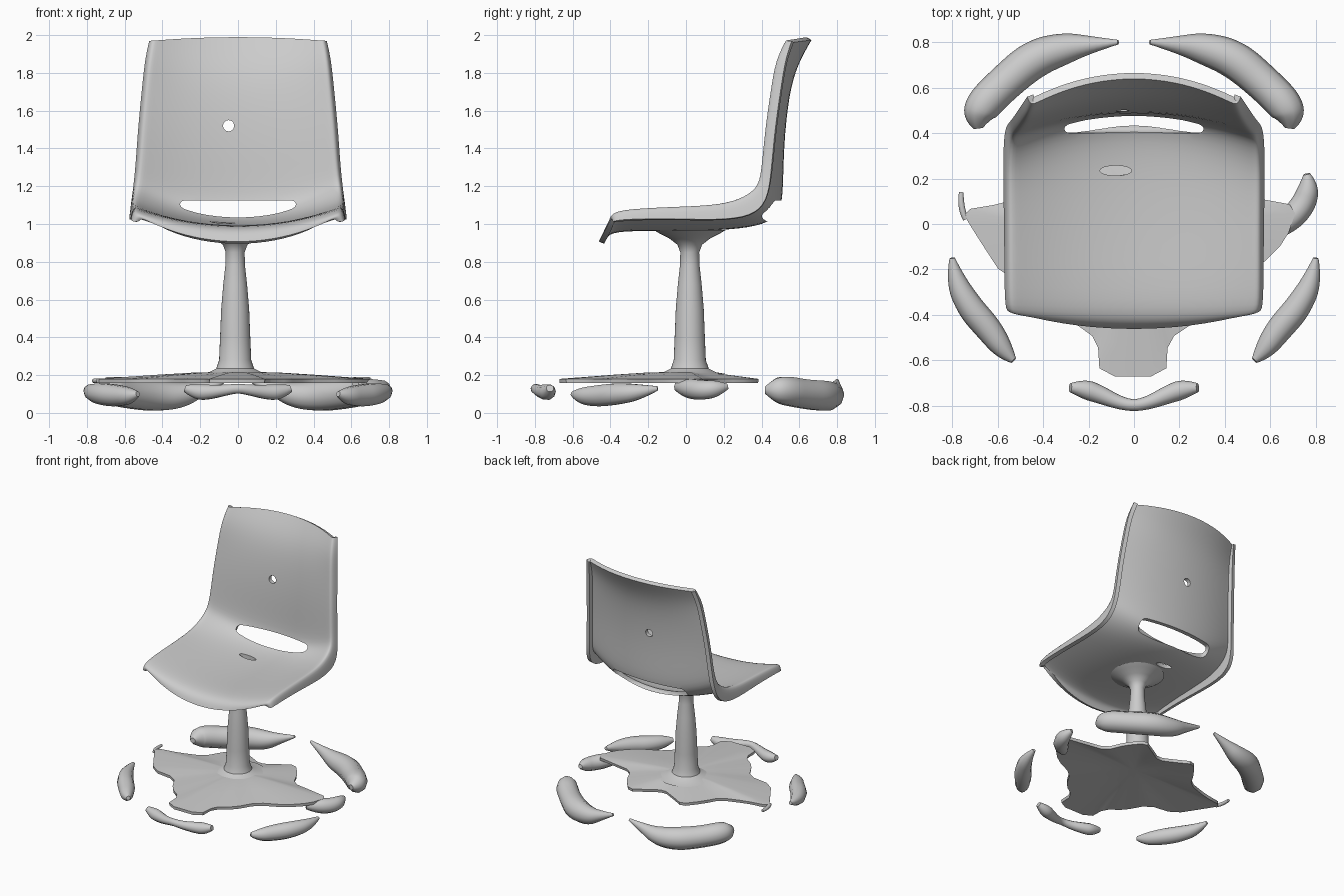
import bpy, bmesh, math

if "Cube" in bpy.data.objects:
    bpy.data.objects.remove(bpy.data.objects["Cube"])


def add_mesh(name, verts, faces):
    me = bpy.data.meshes.new(name)
    me.from_pydata(verts, [], faces)
    me.update()
    ob = bpy.data.objects.new(name, me)
    bpy.context.collection.objects.link(ob)
    return ob


def finish(ob, angle=40):
    bpy.ops.object.select_all(action='DESELECT')
    ob.select_set(True)
    bpy.context.view_layer.objects.active = ob
    bpy.ops.object.convert(target='MESH')
    bpy.ops.object.shade_smooth_by_angle(angle=math.radians(angle))


def lathe(name, profile, centre, n=32):
    verts = [(centre[0] + r * math.cos(2 * math.pi * k / n),
              centre[1] + r * math.sin(2 * math.pi * k / n), z)
             for r, z in profile for k in range(n)]
    faces = [(i * n + k, i * n + (k + 1) % n, (i + 1) * n + (k + 1) % n, (i + 1) * n + k)
             for i in range(len(profile) - 1) for k in range(n)]
    finish(add_mesh(name, verts, faces))


def tube(name, points):
    """Rounded blob swept along points (x, y, z, radius)."""
    cu = bpy.data.curves.new(name, 'CURVE')
    cu.dimensions = '3D'
    cu.bevel_depth = 1.0
    cu.bevel_resolution = 3
    cu.use_fill_caps = True
    sp = cu.splines.new('NURBS')
    sp.points.add(len(points) - 1)
    for p, (x, y, z, r) in zip(sp.points, points):
        p.co = (x, y, z, 1)
        p.radius = r
    sp.use_endpoint_u = True
    sp.order_u = 3
    sp.resolution_u = 6
    ob = bpy.data.objects.new(name, cu)
    bpy.context.collection.objects.link(ob)
    finish(ob, 60)


# Seat and back shell: centre (y, z), edge (y, z), half width, rim fold (dy, dz)
rows = [
    ((-.465, .90), (-.395, 1.03), .51, (.01, -.015)),
    ((-.44, .96), (-.40, 1.05), .54, (.01, -.04)),
    ((-.36, .99), (-.36, 1.085), .555, (0, -.06)),
    ((-.10, .985), (-.10, 1.10), .555, (0, -.07)),
    ((.20, .99), (.15, 1.11), .56, (.02, -.09)),
    ((.38, 1.01), (.27, 1.14), .56, (.08, -.10)),
    ((.465, 1.05), (.37, 1.20), .55, (.06, -.08)),
    ((.49, 1.13), (.39, 1.28), .53, (.06, -.02)),
    ((.49, 1.40), (.41, 1.50), .515, (.06, 0)),
    ((.52, 1.70), (.44, 1.70), .495, (.06, 0)),
    ((.57, 1.86), (.465, 1.87), .478, (.06, 0)),
    ((.645, 1.99), (.52, 1.97), .455, (.04, 0)),
]
cols = [-1, -.92, -.7, -.4, 0, .4, .7, .92, 1]
verts, faces = [], []
for c, e, w, f in rows:
    line = []
    for u in cols:
        t = u * u
        line.append((u * w, c[0] + (e[0] - c[0]) * t, c[1] + (e[1] - c[1]) * t))
    fold = [(s * (w + .015), e[0] + f[0], e[1] + f[1]) for s in (-1, 1)]
    verts += [fold[0]] + line + [fold[1]]
n = len(cols) + 2
for i in range(len(rows) - 1):
    for j in range(n - 1):
        a = i * n + j
        faces.append((a, a + 1, a + n + 1, a + n))
shell = add_mesh("seat_shell", verts, faces)
sub = shell.modifiers.new("sub", 'SUBSURF')
sub.levels = sub.render_levels = 2
sub.boundary_smooth = 'PRESERVE_CORNERS'
sol = shell.modifiers.new("thick", 'SOLIDIFY')
sol.thickness = .03
sol.offset = -1

# Openings: lumbar slot, back hole, seat hole
bpy.ops.mesh.primitive_cube_add(size=1, location=(0, .52, 1.07))
slot = bpy.context.object
slot.scale = (.63, .24, .11)
bpy.ops.object.transform_apply(location=False)
bev = slot.modifiers.new("round", 'BEVEL')
bev.width = .035
bev.segments = 4
bpy.ops.mesh.primitive_cylinder_add(vertices=12, radius=.03, depth=.5,
                                    location=(-.05, .5, 1.52), rotation=(math.pi / 2, 0, 0))
back_hole = bpy.context.object
bpy.ops.mesh.primitive_cylinder_add(vertices=20, radius=1, depth=.3, location=(-.08, .235, 1))
seat_hole = bpy.context.object
seat_hole.scale = (.07, .022, 1)
cutters = [slot, back_hole, seat_hole]
for c in cutters:
    c.hide_render = True
    b = shell.modifiers.new("cut", 'BOOLEAN')
    b.operation = 'DIFFERENCE'
    b.solver = 'EXACT'
    b.object = c
finish(shell)
for c in cutters:
    bpy.data.objects.remove(c)

# Pedestal with flared mount and foot
lathe("pedestal", [(.20, .205), (.14, .215), (.10, .235), (.085, .28), (.08, .40), (.074, .55),
                   (.063, .68), (.052, .78), (.05, .85), (.065, .89), (.11, .925),
                   (.16, .95), (.19, .968)], (-.015, .02))

# Base plate: five-armed outline, corners softened by one round of cutting
corners = [(.14, -.67), (.15, -.51), (.27, -.43), (.36, -.28), (.55, -.19), (.67, -.07),
           (.72, .08), (.56, .11), (.38, .14), (.32, .28), (.22, .40), (.10, .33), (0, .27),
           (-.12, .33), (-.23, .39), (-.33, .27), (-.40, .15), (-.58, .09), (-.76, .06),
           (-.70, -.04), (-.57, -.24), (-.36, -.27), (-.27, -.43), (-.16, -.51), (-.15, -.67)]
outline = []
for k, (x, y) in enumerate(corners):
    nx, ny = corners[(k + 1) % len(corners)]
    outline += [(x + (nx - x) * t, y + (ny - y) * t) for t in (.22, .78)]
m = len(outline)
rings = [(1, .18), (.8, .19), (.55, .203), (.3, .214)]
verts = [(x * s, y * s, z) for s, z in rings for x, y in outline] + [(0, 0, .218)]
faces = [(r * m + k, r * m + (k + 1) % m, (r + 1) * m + (k + 1) % m, (r + 1) * m + k)
         for r in range(len(rings) - 1) for k in range(m)]
last = (len(rings) - 1) * m
faces += [(last + k, last + (k + 1) % m, len(verts) - 1) for k in range(m)]
plate = add_mesh("base_plate", verts, faces)
sol = plate.modifiers.new("thick", 'SOLIDIFY')
sol.thickness = .022
sol.offset = -1
finish(plate)

# Broken foot ring: worn segments around the base
for side, s in (("left", -1), ("right", 1)):
    tube("rear_foot_" + side, [(s * .07, .80, .17, .01), (s * .18, .79, .13, .035),
                               (s * .30, .775, .09, .07), (s * .44, .73, .09, .085),
                               (s * .57, .62, .10, .08), (s * .67, .52, .12, .08),
                               (s * .69, .46, .12, .06), (s * .685, .42, .12, .02)])
    tube("side_foot_" + side, [(s * .80, -.15, .13, .012), (s * .785, -.25, .11, .045),
                               (s * .72, -.37, .10, .06), (s * .64, -.46, .09, .06),
                               (s * .57, -.56, .09, .045), (s * .53, -.60, .10, .015)])
half = [(.28, -.72, .13, .02), (.22, -.725, .11, .045), (.15, -.75, .11, .04),
        (.07, -.785, .12, .03)]
tube("front_foot", half + [(0, -.80, .13, .025)] + [(-x, y, z, r) for x, y, z, r in half[::-1]])
tube("caster_right", [(.62, -.04, .14, .03), (.68, .01, .13, .055), (.75, .09, .12, .055),
                      (.77, .17, .13, .045), (.76, .22, .14, .015)])
tube("caster_left", [(-.74, .02, .17, .012), (-.765, .07, .17, .016), (-.76, .14, .17, .01)])
